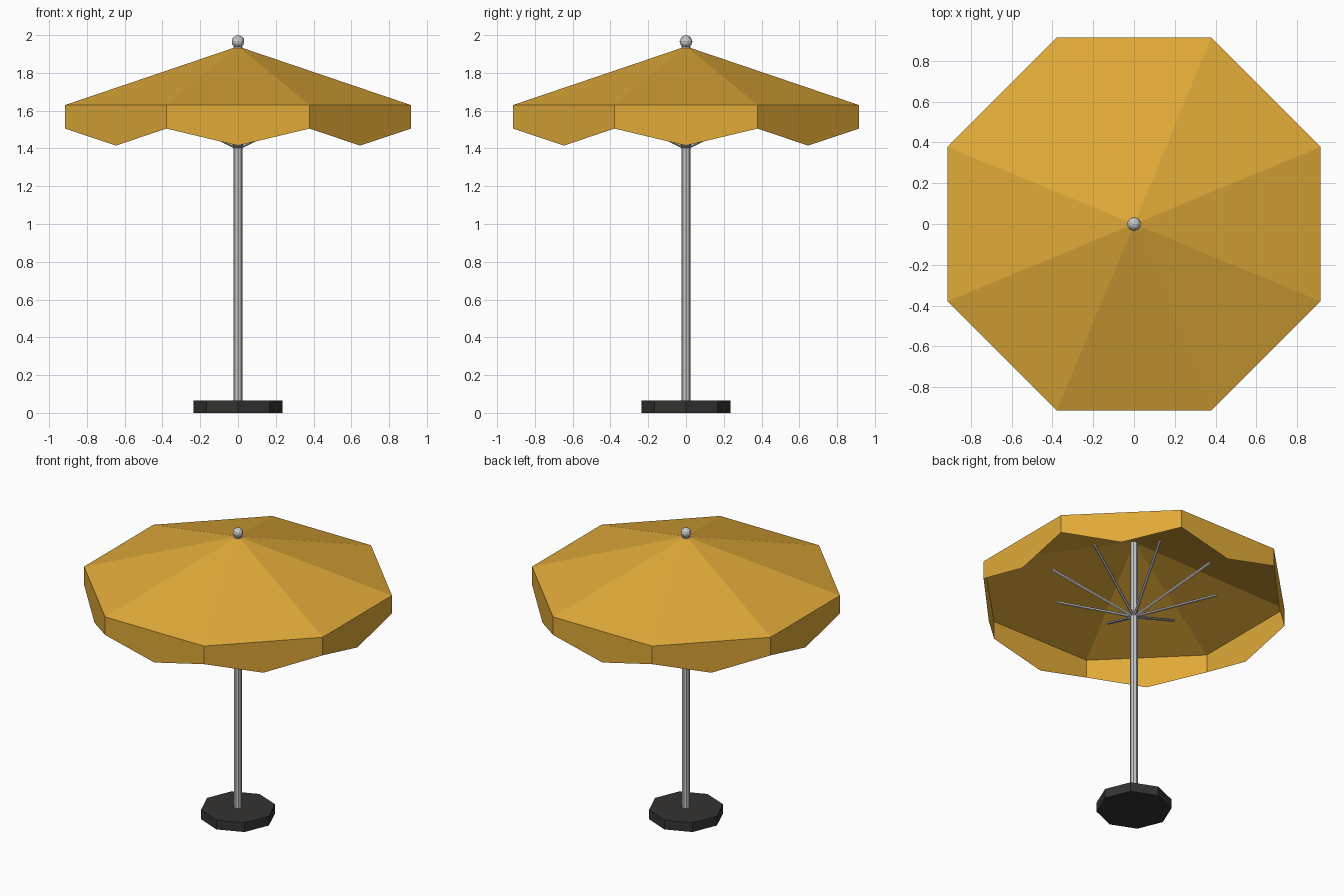
import bpy, bmesh
from math import sin, cos, pi
from mathutils import Vector

if "Cube" in bpy.data.objects:
    bpy.data.objects.remove(bpy.data.objects["Cube"])


def colour(obj, name, rgb):
    mat = bpy.data.materials.new(name)
    mat.diffuse_color = (*rgb, 1)
    mat.use_nodes = True
    mat.node_tree.nodes["Principled BSDF"].inputs["Base Color"].default_value = mat.diffuse_color
    obj.data.materials.append(mat)


def rod(name, a, b, radius, sides):
    """Flat-sided cylinder running from point a to point b."""
    a, b = Vector(a), Vector(b)
    bpy.ops.mesh.primitive_cylinder_add(vertices=sides, radius=radius,
                                        depth=(b - a).length, location=(a + b) / 2)
    obj = bpy.context.object
    obj.rotation_euler = (b - a).to_track_quat('Z', 'Y').to_euler()
    obj.name = name
    return obj


SIDES = 8
RIM = 0.99


def corner(i, r, z):
    a = pi / 8 + i * 2 * pi / SIDES
    return Vector((r * cos(a), r * sin(a), z))


# Weighted base and pole
base = rod("base", (0, 0, 0), (0, 0, 0.065), 0.236, 8)
colour(base, "dark_base", (0.035, 0.033, 0.032))
rod("pole", (0, 0, 0.06), (0, 0, 1.94), 0.024, 8)

# Support ribs fanning out towards the canopy corners
for i in range(SIDES):
    rod(f"rib_{i + 1}", (0, 0, 1.40), corner(i, 0.54, 1.65), 0.009, 6)

# Canopy: eight sloped panels, each with a pointed hanging valance
bm = bmesh.new()
apex = bm.verts.new((0, 0, 1.94))
rim = [bm.verts.new(corner(i, RIM, 1.63)) for i in range(SIDES)]
hem = [bm.verts.new(corner(i, RIM, 1.505)) for i in range(SIDES)]
for i in range(SIDES):
    j = (i + 1) % SIDES
    mid = (hem[i].co + hem[j].co) / 2
    mid.z = 1.415
    tip = bm.verts.new(mid)
    bm.faces.new((apex, rim[i], rim[j]))
    bm.faces.new((rim[i], hem[i], tip, hem[j], rim[j]))
mesh = bpy.data.meshes.new("canopy")
bm.to_mesh(mesh)
bm.free()
canopy = bpy.data.objects.new("canopy", mesh)
bpy.context.collection.objects.link(canopy)
colour(canopy, "yellow_fabric", (0.75, 0.40, 0.04))

# Faceted ball on top
bpy.ops.mesh.primitive_ico_sphere_add(subdivisions=2, radius=0.034, location=(0, 0, 1.966))
bpy.context.object.name = "finial"
